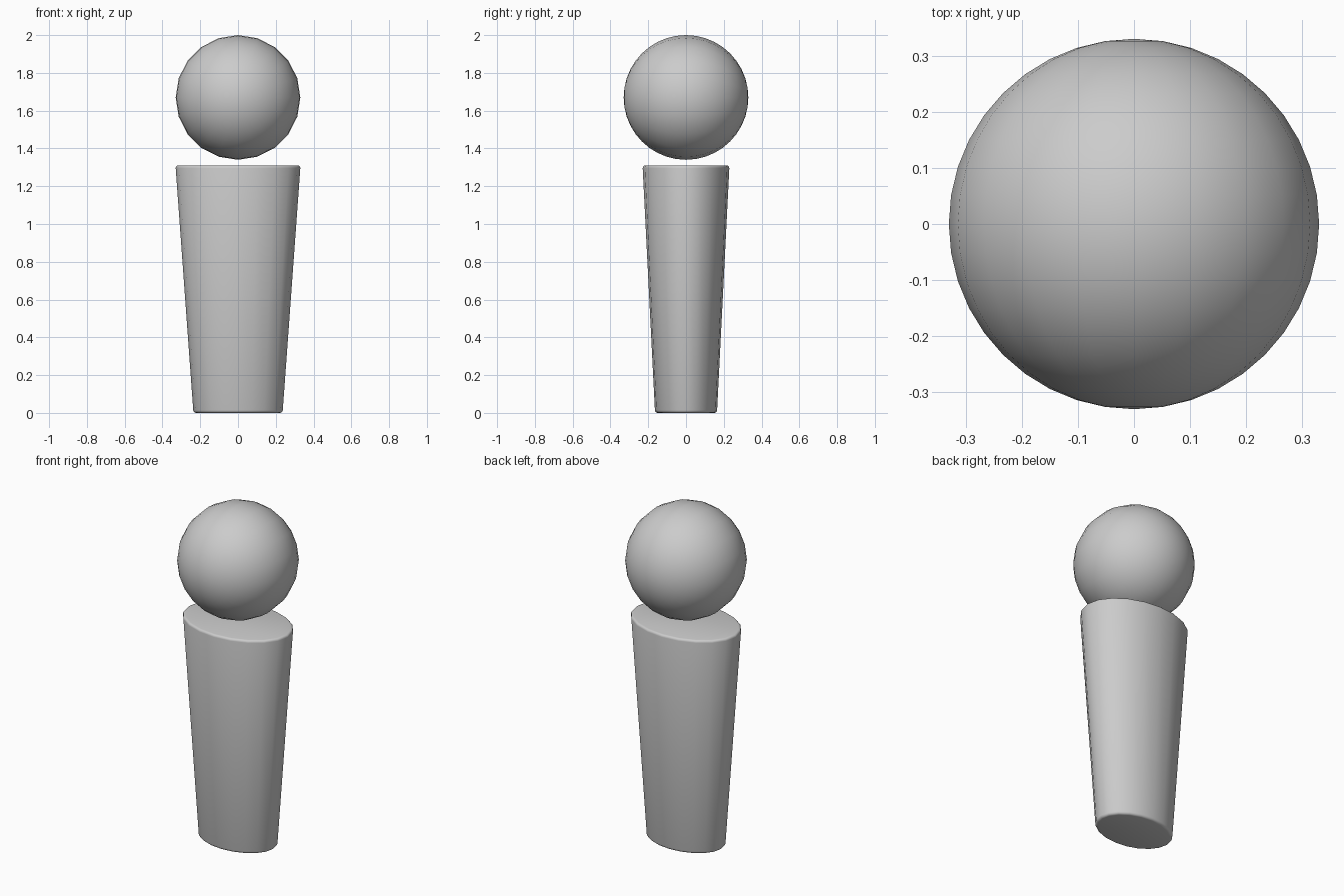
import bpy, bmesh
from math import radians, pi
from mathutils import Matrix

if "Cube" in bpy.data.objects:
    bpy.data.objects.remove(bpy.data.objects["Cube"])


def finish(name, bm, angle=40):
    mesh = bpy.data.meshes.new(name)
    bm.to_mesh(mesh)
    bm.free()
    obj = bpy.data.objects.new(name, mesh)
    bpy.context.collection.objects.link(obj)
    bpy.ops.object.select_all(action='DESELECT')
    obj.select_set(True)
    bpy.context.view_layer.objects.active = obj
    bpy.ops.object.shade_smooth_by_angle(angle=radians(angle))
    return obj


# Head: ball with its poles facing front and back
bm = bmesh.new()
bmesh.ops.create_uvsphere(
    bm, u_segments=20, v_segments=20, radius=0.33,
    matrix=Matrix.Translation((0, 0, 1.67)) @ Matrix.Rotation(pi / 2, 4, 'X'))
finish("head_ball", bm)

# Body: oval column, wider at the top, with softened rims
HEIGHT = 1.31
bm = bmesh.new()
bmesh.ops.create_cone(
    bm, cap_ends=True, segments=20, radius1=0.236, radius2=0.331, depth=HEIGHT,
    matrix=Matrix.Translation((0, 0, HEIGHT / 2)) @ Matrix.Diagonal((1, 0.695, 1, 1)))
rims = [e for e in bm.edges if abs(e.verts[0].co.z - e.verts[1].co.z) < 1e-4]
bmesh.ops.bevel(bm, geom=rims, offset=0.014, segments=3, profile=0.5,
                affect='EDGES', clamp_overlap=True)
finish("body", bm)
